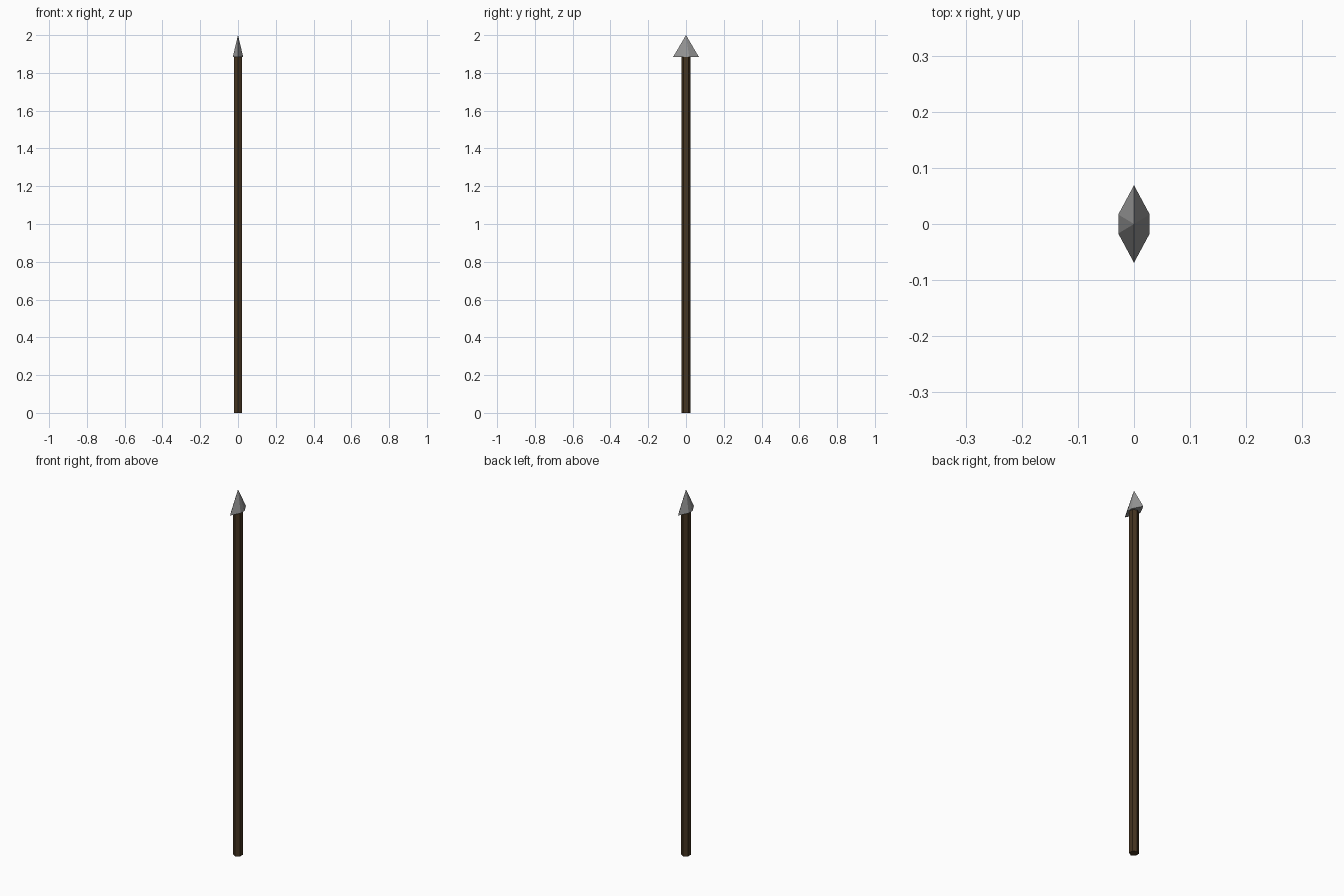
import bpy, bmesh
from math import sin, cos, pi

if "Cube" in bpy.data.objects:
    bpy.data.objects.remove(bpy.data.objects["Cube"])

HEAD_Z, TIP_Z = 1.883, 2.0


def make_object(name, bm):
    bmesh.ops.recalc_face_normals(bm, faces=bm.faces)
    mesh = bpy.data.meshes.new(name)
    bm.to_mesh(mesh)
    bm.free()
    obj = bpy.data.objects.new(name, mesh)
    bpy.context.collection.objects.link(obj)
    return obj


# Shaft: six-sided pole with corners facing front and back
bm = bmesh.new()
r = 0.024
ring = [bm.verts.new((r * sin(i * pi / 3), r * cos(i * pi / 3), 0)) for i in range(6)]
base = bm.faces.new(ring)
ext = bmesh.ops.extrude_face_region(bm, geom=[base], use_keep_orig=True)
top = [v for v in ext["geom"] if isinstance(v, bmesh.types.BMVert)]
bmesh.ops.translate(bm, verts=top, vec=(0, 0, HEAD_Z))
shaft = make_object("shaft", bm)
wood = bpy.data.materials.new("dark_wood")
wood.diffuse_color = (0.06, 0.035, 0.015, 1)
wood.use_nodes = True
wood.node_tree.nodes["Principled BSDF"].inputs["Base Color"].default_value = wood.diffuse_color
shaft.data.materials.append(wood)

# Spearhead: flattened six-sided pyramid, wide along y
bm = bmesh.new()
outline = [(0, 0.069), (0.028, 0.017), (0.028, -0.017),
           (0, -0.069), (-0.028, -0.017), (-0.028, 0.017)]
ring = [bm.verts.new((x, y, HEAD_Z)) for x, y in outline]
tip = bm.verts.new((0, 0, TIP_Z))
bm.faces.new(ring)
for i in range(6):
    bm.faces.new((ring[i], ring[(i + 1) % 6], tip))
head = make_object("spearhead", bm)
steel = bpy.data.materials.new("steel")
steel.diffuse_color = (0.3, 0.3, 0.3, 1)
steel.use_nodes = True
steel.node_tree.nodes["Principled BSDF"].inputs["Base Color"].default_value = steel.diffuse_color
head.data.materials.append(steel)
